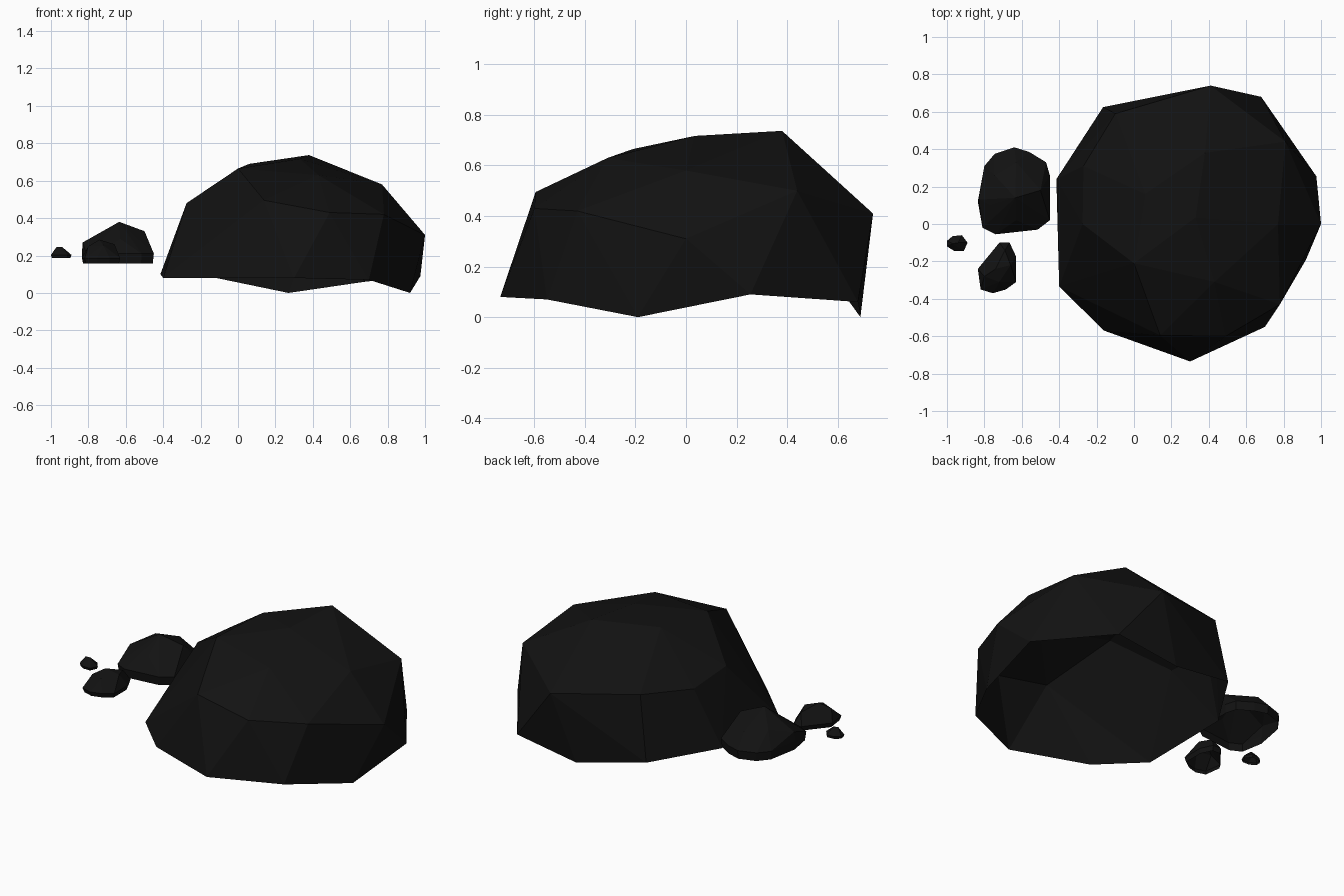
import bpy, bmesh

stone = bpy.data.materials.new("dark_stone")
stone.diffuse_color = (0.006, 0.006, 0.006, 1)


def rock(name, points):
    """Faceted rock shell: the convex skin around corner points, open underneath."""
    bm = bmesh.new()
    for p in points:
        bm.verts.new(p)
    res = bmesh.ops.convex_hull(bm, input=bm.verts[:])
    inner = {g for g in res["geom_interior"] + res["geom_unused"]
             if isinstance(g, bmesh.types.BMVert)}
    bmesh.ops.delete(bm, geom=list(inner), context="VERTS")
    bmesh.ops.recalc_face_normals(bm, faces=bm.faces[:])
    bm.normal_update()
    under = [f for f in bm.faces if f.normal.z < -0.6]
    bmesh.ops.delete(bm, geom=under, context="FACES")
    me = bpy.data.meshes.new(name)
    bm.to_mesh(me)
    bm.free()
    me.materials.append(stone)
    ob = bpy.data.objects.new(name, me)
    bpy.context.collection.objects.link(ob)
    return ob


def pebble(name, outline, base, waist, inset, crown):
    """Small rock: an outline at waist height, a slightly inset base, crown points."""
    cx = sum(p[0] for p in outline) / len(outline)
    cy = sum(p[1] for p in outline) / len(outline)
    pts = [(x, y, waist) for x, y in outline]
    pts += [(cx + (x - cx) * inset, cy + (y - cy) * inset, base) for x, y in outline]
    return rock(name, pts + crown)


# Large boulder: wavy foot rim, shoulder ring, crown
foot = [(0.30, -0.735, 0.08), (0.70, -0.55, 0.07), (0.92, -0.19, 0.0),
        (0.975, 0.255, 0.09), (0.68, 0.68, 0.06), (0.27, 0.69, 0.0),
        (-0.165, 0.625, 0.09), (-0.415, 0.24, 0.10), (-0.40, -0.335, 0.08),
        (-0.16, -0.57, 0.08)]
shoulder = [(0.14, -0.595, 0.495), (0.49, -0.60, 0.43), (0.78, -0.43, 0.42),
            (1.0, 0.0, 0.31), (0.81, 0.44, 0.50), (0.41, 0.74, 0.41),
            (-0.10, 0.59, 0.48), (-0.27, 0.31, 0.455), (-0.275, 0.0, 0.48)]
crown = [(0.0, -0.21, 0.665), (0.43, -0.31, 0.63), (0.77, 0.0, 0.58),
         (0.38, 0.38, 0.737), (0.06, 0.16, 0.69), (0.33, 0.035, 0.717)]
rock("large_boulder", foot + shoulder + crown)

# Medium rock beside the boulder
pebble("medium_rock",
       [(-0.64, 0.41), (-0.56, 0.385), (-0.47, 0.33), (-0.45, 0.26), (-0.45, 0.02),
        (-0.515, -0.03), (-0.74, -0.055), (-0.81, -0.02), (-0.835, 0.12),
        (-0.80, 0.31), (-0.745, 0.375)],
       0.157, 0.21, 0.97,
       [(-0.635, 0.14, 0.38), (-0.50, 0.18, 0.33), (-0.77, 0.10, 0.29),
        (-0.745, 0.26, 0.31), (-0.63, 0.33, 0.295), (-0.63, 0.02, 0.29),
        (-0.83, 0.13, 0.27)])

# Small rock in front of it
pebble("small_rock",
       [(-0.72, -0.10), (-0.665, -0.10), (-0.63, -0.175), (-0.63, -0.31),
        (-0.685, -0.35), (-0.755, -0.37), (-0.82, -0.35), (-0.835, -0.24),
        (-0.77, -0.165)],
       0.157, 0.185, 0.92,
       [(-0.74, -0.24, 0.285), (-0.66, -0.22, 0.26), (-0.69, -0.14, 0.25),
        (-0.80, -0.28, 0.25), (-0.72, -0.31, 0.255)])

# Tiny outlying stone
pebble("tiny_stone",
       [(-0.97, -0.065), (-0.92, -0.06), (-0.89, -0.10), (-0.91, -0.145),
        (-0.96, -0.145), (-1.0, -0.12), (-1.0, -0.09)],
       0.187, 0.203, 0.9,
       [(-0.97, -0.105, 0.246), (-0.94, -0.10, 0.245), (-0.91, -0.10, 0.22)])
